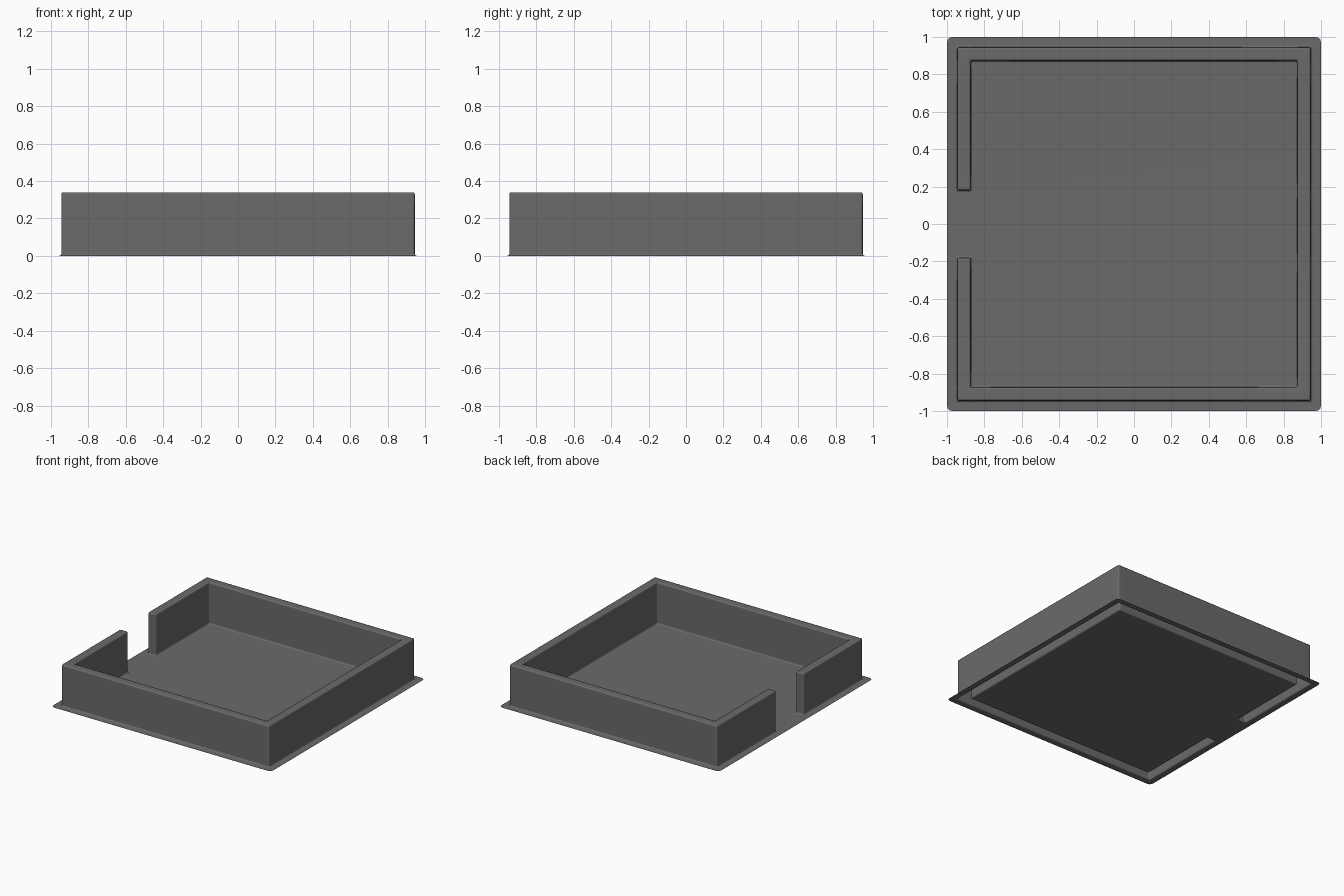
import bpy, bmesh, math

if "Cube" in bpy.data.objects:
    bpy.data.objects.remove(bpy.data.objects["Cube"])

OUTER, INNER, GAP, HEIGHT = 0.945, 0.873, 0.18, 0.34
xs = [-1, -OUTER, -INNER, INNER, OUTER, 1]
ys = [-1, -OUTER, -INNER, -GAP, GAP, INNER, OUTER, 1]

bm = bmesh.new()

# Floor sheet laid out as cells
grid = [[bm.verts.new((x, y, 0)) for y in ys] for x in xs]
for i in range(len(xs) - 1):
    for j in range(len(ys) - 1):
        bm.faces.new((grid[i][j], grid[i + 1][j], grid[i + 1][j + 1], grid[i][j + 1]))


# Wall ring with a doorway on the left side
def is_wall(face):
    c = face.calc_center_median()
    m = max(abs(c.x), abs(c.y))
    doorway = c.x < 0 and abs(c.y) < GAP
    return INNER < m < OUTER and not doorway


# Walls pulled up out of the sheet, hollow from below
walls = [f for f in bm.faces if is_wall(f)]
ext = bmesh.ops.extrude_face_region(bm, geom=walls)
top = [g for g in ext["geom"] if isinstance(g, bmesh.types.BMVert)]
bmesh.ops.translate(bm, verts=top, vec=(0, 0, HEIGHT))
left = [f for f in walls if f.is_valid]
if left:
    bmesh.ops.delete(bm, geom=left, context='FACES')
bm.normal_update()

# Small rounding on every fold
folds = [e for e in bm.edges
         if len(e.link_faces) == 2 and e.calc_face_angle(0) > math.radians(30)]
bmesh.ops.bevel(bm, geom=folds, offset=0.011, offset_type='OFFSET', segments=2,
                profile=0.5, affect='EDGES', clamp_overlap=True)

# Rounded floor corners
corners = [v for v in bm.verts if abs(v.co.x) > 0.999 and abs(v.co.y) > 0.999]
bmesh.ops.bevel(bm, geom=corners, offset=0.03, segments=3, profile=0.5,
                affect='VERTICES', clamp_overlap=True)

mesh = bpy.data.meshes.new("walled_tray")
bm.to_mesh(mesh)
bm.free()
tray = bpy.data.objects.new("walled_tray", mesh)
bpy.context.collection.objects.link(tray)

# Dark grey finish
dark = bpy.data.materials.new("dark_grey")
dark.diffuse_color = (0.145, 0.145, 0.145, 1)
dark.use_nodes = True
dark.node_tree.nodes["Principled BSDF"].inputs["Base Color"].default_value = dark.diffuse_color
mesh.materials.append(dark)

# Smooth folds, with the large faces kept flat
bpy.context.view_layer.objects.active = tray
tray.select_set(True)
bpy.ops.object.shade_smooth_by_angle(angle=math.radians(50))
weighted = tray.modifiers.new("flat_faces", 'WEIGHTED_NORMAL')
weighted.keep_sharp = True
